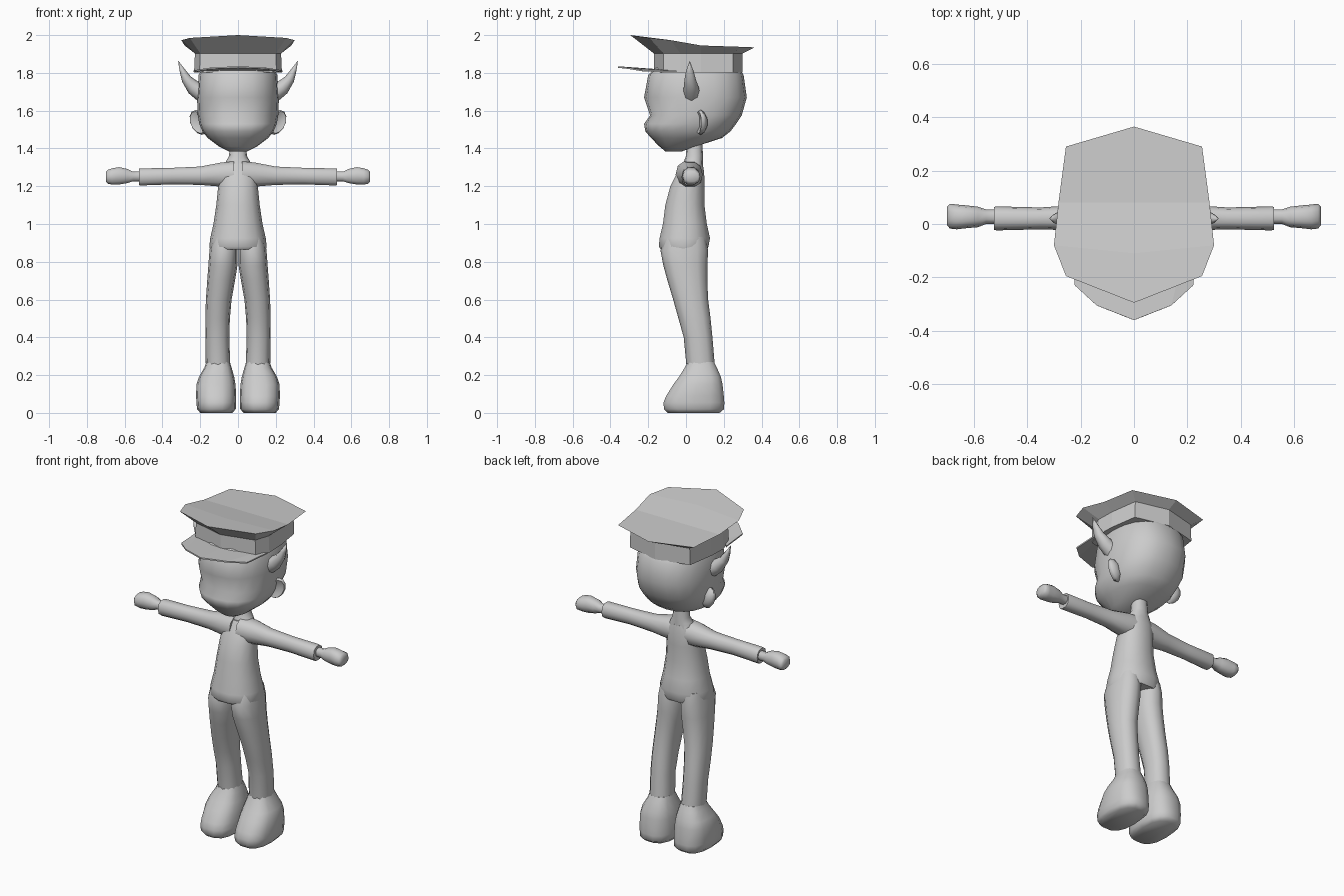
import bpy, bmesh, math

if "Cube" in bpy.data.objects:
    bpy.data.objects.remove(bpy.data.objects["Cube"])

grey = bpy.data.materials.new("plain grey")
grey.diffuse_color = (0.6, 0.6, 0.6, 1)
grey.use_nodes = True
grey.node_tree.nodes["Principled BSDF"].inputs["Base Color"].default_value = grey.diffuse_color


def finish(name, bm, mirror=False, smooth=True, angle=50, thick=0, closed=True):
    if closed:
        bmesh.ops.recalc_face_normals(bm, faces=bm.faces)
    mesh = bpy.data.meshes.new(name)
    bm.to_mesh(mesh)
    bm.free()
    mesh.materials.append(grey)
    ob = bpy.data.objects.new(name, mesh)
    bpy.context.collection.objects.link(ob)
    if smooth:
        bpy.ops.object.select_all(action='DESELECT')
        ob.select_set(True)
        bpy.context.view_layer.objects.active = ob
        bpy.ops.object.shade_smooth_by_angle(angle=math.radians(angle))
    if thick:
        ob.modifiers.new("Thickness", 'SOLIDIFY').thickness = thick
    if mirror:
        ob.modifiers.new("Mirror", 'MIRROR').use_clip = True
    return ob


def oval(a0, a1, b0, b1, n, power):
    """Rounded cross-section filling the box a0..a1 by b0..b1."""
    pts = []
    for i in range(n):
        t = 2 * math.pi * i / n
        c, s = math.cos(t), math.sin(t)
        u = math.copysign(abs(c) ** (2 / power), c)
        v = math.copysign(abs(s) ** (2 / power), s)
        pts.append(((a0 + a1) / 2 + u * (a1 - a0) / 2, (b0 + b1) / 2 + v * (b1 - b0) / 2))
    return pts


def skin(bm, rings):
    loops = [[bm.verts.new(p) for p in r] for r in rings]
    n = len(loops[0])
    for lo, hi in zip(loops, loops[1:]):
        for i in range(n):
            j = (i + 1) % n
            bm.faces.new((lo[i], lo[j], hi[j], hi[i]))
    bm.faces.new(loops[0][::-1])
    bm.faces.new(loops[-1])


def loft_z(name, sections, n=12, power=2.3, **kw):
    """Sections are (z, x0, x1, y0, y1)."""
    bm = bmesh.new()
    skin(bm, [[(x, y, s[0]) for x, y in oval(*s[1:], n, power)] for s in sections])
    return finish(name, bm, **kw)


def loft_x(name, sections, n=10, power=2.4, **kw):
    """Sections are (x, y0, y1, z0, z1)."""
    bm = bmesh.new()
    skin(bm, [[(s[0], y, z) for y, z in oval(*s[1:], n, power)] for s in sections])
    return finish(name, bm, **kw)


# Head with muzzle, narrowing to the chin
head = [(1.385, .05, -.11, -.02), (1.41, .10, -.14, .05), (1.455, .16, -.185, .19),
        (1.49, .188, -.215, .235), (1.53, .205, -.222, .265), (1.575, .213, -.19, .295),
        (1.67, .217, -.222, .322), (1.79, .208, -.20, .305), (1.86, .17, -.13, .25)]
loft_z("head", [(z, -w, w, y0, y1) for z, w, y0, y1 in head], n=20, power=2.35, angle=60)

# Neck and flared coat body
loft_z("neck", [(1.29, -.085, .085, -.02, .09), (1.335, -.062, .062, -.01, .09),
                (1.36, -.047, .047, 0, .09), (1.46, -.042, .042, .005, .085)])
body = [(.865, .148, -.135, .115), (.88, .152, -.147, .122), (.925, .147, -.143, .13),
        (1.0, .13, -.125, .113), (1.1, .115, -.112, .10), (1.2, .105, -.085, .10),
        (1.27, .10, -.05, .098), (1.32, .07, -.02, .09)]
loft_z("coat_body", [(z, -w, w, y0, y1) for z, w, y0, y1 in body], n=14, power=2.2)

# Sleeves
loft_x("sleeve", [(.02, -.055, .09, 1.19, 1.335), (.09, -.045, .088, 1.195, 1.328),
                  (.20, -.025, .072, 1.205, 1.306), (.35, -.02, .062, 1.208, 1.299),
                  (.515, -.024, .066, 1.202, 1.296), (.525, -.022, .064, 1.204, 1.294)],
       mirror=True)

# Wrist and fist
loft_x("hand", [(.51, .0, .055, 1.225, 1.28), (.555, .0, .055, 1.225, 1.278),
                (.585, -.012, .065, 1.215, 1.293), (.63, -.016, .07, 1.207, 1.303),
                (.665, -.02, .073, 1.206, 1.297), (.69, -.017, .076, 1.212, 1.288),
                (.70, -.005, .066, 1.225, 1.275)], mirror=True)

# Trouser legs
loft_z("leg", [(.93, .012, .138, -.11, .105), (.86, .002, .151, -.135, .117),
               (.78, .003, .157, -.12, .113), (.7, .016, .163, -.098, .113),
               (.6, .034, .17, -.068, .117), (.5, .043, .173, -.04, .13),
               (.4, .046, .173, -.012, .14), (.22, .04, .17, .005, .155)], mirror=True)

# Big shoes with a forward toe
loft_z("shoe", [(.27, .043, .168, .008, .15), (.24, .034, .178, -.008, .165),
                (.19, .02, .207, -.04, .187), (.15, .013, .22, -.07, .196),
                (.09, .01, .222, -.108, .203), (.055, .01, .22, -.122, .206),
                (.02, .012, .217, -.12, .205), (0, .03, .20, -.10, .18)],
       n=14, power=2.6, mirror=True)

# Curved pointed horn: rings tilted along the curve
horn = [(.18, .03, 1.685, .05, .045, 20), (.235, .028, 1.722, .04, .04, 40),
        (.272, .022, 1.766, .027, .03, 60), (.293, .02, 1.81, .016, .02, 72),
        (.316, .02, 1.862, .001, .001, 75)]
bm = bmesh.new()
rings = []
for x, y, z, r, d, a in horn:
    ca, sa = math.cos(math.radians(a)), math.sin(math.radians(a))
    rings.append([(x - sa * u, y + v, z + ca * u) for u, v in oval(-r, r, -d, d, 8, 2)])
skin(bm, rings)
finish("horn", bm, mirror=True, angle=80)

# Round low ear, leaning outwards, with a hollow in its face
bm = bmesh.new()
rings = []
for depth, size in [(-.03, .45), (-.012, .9), (0, 1), (.014, .88), (.004, .45)]:
    ring = []
    for u, v in oval(-.052 * size, .052 * size, -.066 * size, .066 * size, 12, 2):
        ring.append((.207 + u * .9 + depth * .35 + v * .25, .078 + u * .35 - depth * .95,
                     1.538 + v))
    rings.append(ring)
skin(bm, rings)
finish("ear", bm, mirror=True)

# Cap crown and band, right half mirrored
rim = [(0, .365, 1.935), (.255, .29, 1.938), (.283, .08, 1.945),
       (.30, -.08, 1.973), (.255, -.195, 1.985), (0, -.295, 2.0)]
band = [(0, .30), (.20, .25), (.225, .08), (.228, -.03), (.20, -.12), (0, -.17)]
bm = bmesh.new()
top = [bm.verts.new(p) for p in rim]
mid = [bm.verts.new((x, y, 1.903)) for x, y in band]
low = [bm.verts.new((x * 1.02, y, 1.802)) for x, y in band]
c1, c2 = bm.verts.new((0, .08, 1.945)), bm.verts.new((0, -.11, 1.977))
bm.faces.new((top[0], c1, top[2], top[1]))
bm.faces.new((c1, c2, top[3], top[2]))
bm.faces.new((c2, top[5], top[4], top[3]))
for i in range(5):
    for a, b in ((top, mid), (mid, low)):
        bm.faces.new((a[i], a[i + 1], b[i + 1], b[i]))
bm.faces.new(low)
finish("cap", bm, mirror=True, smooth=False)

# Thin cap visor
edge = [(0, -.36, 1.835), (.14, -.305, 1.829), (.222, -.23, 1.816), (.236, -.05, 1.812)]
back = [(.19, -.10, 1.815), (0, -.15, 1.82)]
bm = bmesh.new()
v = [bm.verts.new(p) for p in edge + back]
bm.faces.new((v[0], v[1], v[4], v[5]))
bm.faces.new((v[1], v[2], v[4]))
bm.faces.new((v[2], v[3], v[4]))
finish("visor", bm, mirror=True, smooth=False, thick=.008, closed=False)
